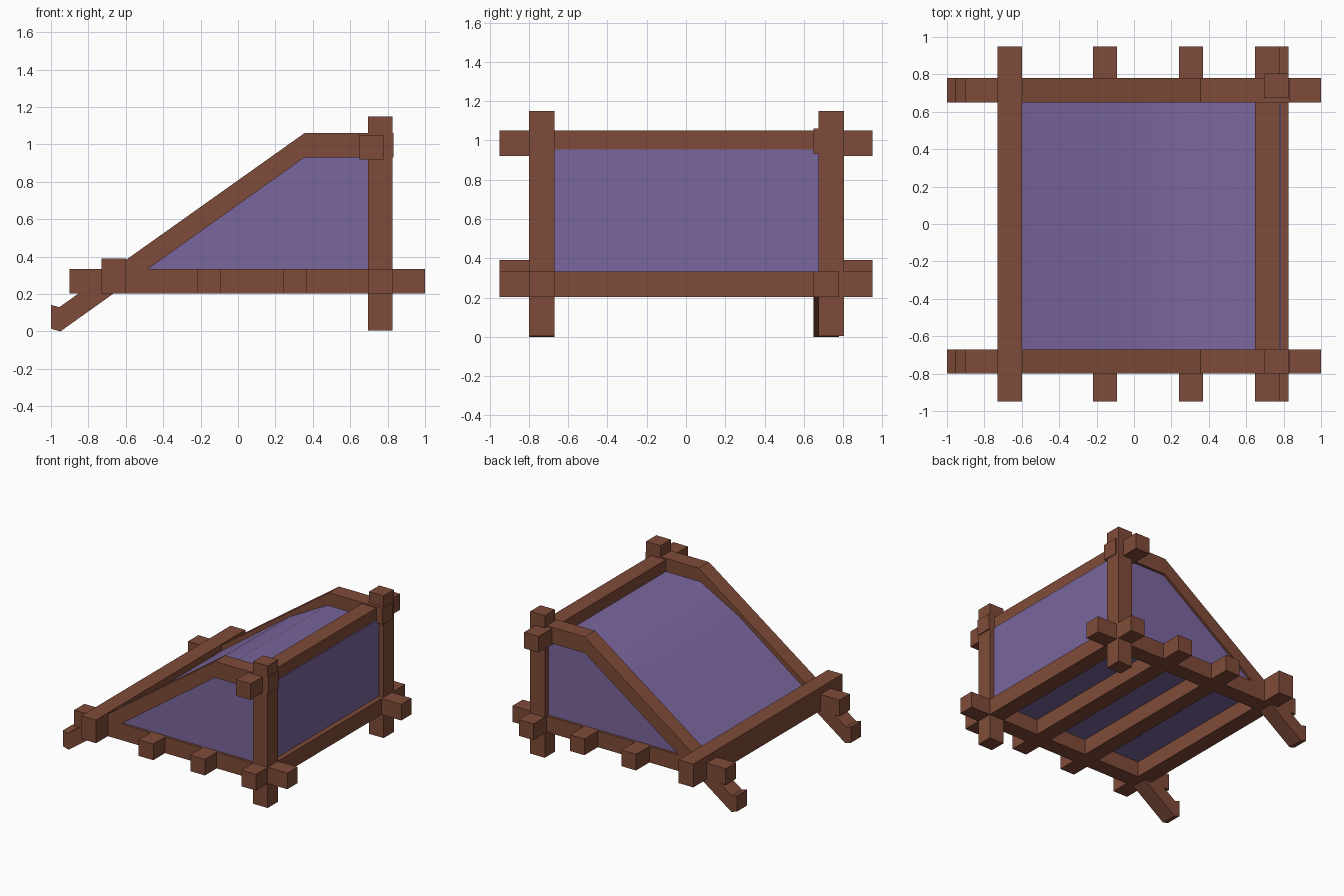
import bpy, bmesh, math

if "Cube" in bpy.data.objects:
    bpy.data.objects.remove(bpy.data.objects["Cube"])

def material(name, rgb):
    m = bpy.data.materials.new(name)
    m.diffuse_color = (*rgb, 1.0)
    m.use_nodes = True
    m.node_tree.nodes["Principled BSDF"].inputs["Base Color"].default_value = m.diffuse_color
    return m

wood = material("brown wood", (0.213, 0.071, 0.041))
cloth = material("purple panel", (0.195, 0.133, 0.338))

def extrude_profile(name, profile, y0, y1, mat):
    """Extrude an x-z outline along y."""
    bm = bmesh.new()
    verts = [bm.verts.new((x, y0, z)) for x, z in profile]
    face = bm.faces.new(verts)
    new = bmesh.ops.extrude_face_region(bm, geom=[face])["geom"]
    moved = [v for v in new if isinstance(v, bmesh.types.BMVert)]
    bmesh.ops.translate(bm, verts=moved, vec=(0, y1 - y0, 0))
    bmesh.ops.recalc_face_normals(bm, faces=bm.faces)
    me = bpy.data.meshes.new(name)
    bm.to_mesh(me)
    bm.free()
    me.materials.append(mat)
    ob = bpy.data.objects.new(name, me)
    bpy.context.collection.objects.link(ob)
    return ob

def beam(name, x, y, z):
    profile = [(x[0], z[0]), (x[1], z[0]), (x[1], z[1]), (x[0], z[1])]
    return extrude_profile(name, profile, y[0], y[1], wood)

# side frames: post, ground beam and bent rafter with a kicked tail
rafter = [(-1.0, 0.015), (-0.95, 0.0), (0.355, 0.93), (0.832, 0.93),
          (0.832, 1.06), (0.355, 1.06), (-0.955, 0.13), (-1.0, 0.142)]
for side, post_y, rail_y in (("front", (-0.80, -0.67), (-0.80, -0.67)),
                             ("back", (0.675, 0.805), (0.65, 0.78))):
    beam(side + "_post", (0.695, 0.825), post_y, (0.005, 1.15))
    beam(side + "_ground_beam", (-0.90, 1.0), rail_y, (0.203, 0.333))
    extrude_profile(side + "_rafter", rafter, *rail_y, wood)

# cross beams running front to back
for name, x, z in (("sill_beam", (-0.73, -0.60), (0.203, 0.39)),
                   ("floor_joist_left", (-0.22, -0.09), (0.203, 0.333)),
                   ("floor_joist_right", (0.24, 0.37), (0.203, 0.333)),
                   ("rear_ground_beam", (0.695, 0.825), (0.203, 0.333)),
                   ("top_beam", (0.648, 0.778), (0.92, 1.05))):
    beam(name, x, (-0.95, 0.95), z)

# panelled body: floor, walls and a softly bent roof
body = [(-0.61, 0.328), (0.785, 0.328), (0.785, 0.955), (0.34, 0.955), (0.0, 0.77)]
panel = extrude_profile("panel_body", body, -0.78, 0.76, cloth)
bpy.context.view_layer.objects.active = panel
panel.select_set(True)
bpy.ops.object.shade_smooth_by_angle(angle=math.radians(32))
